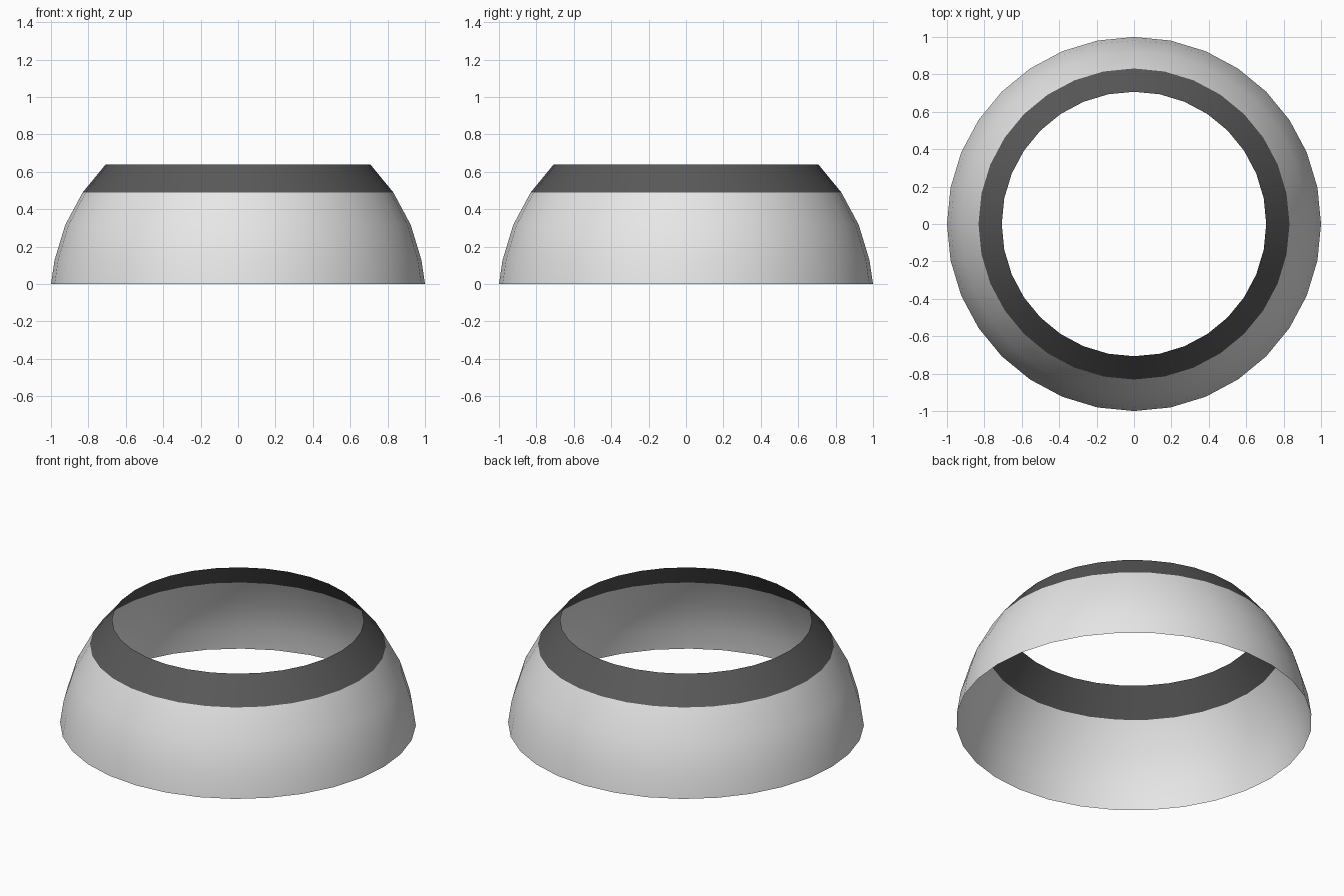
import bpy
import bmesh
import math
from mathutils import Vector

cube = bpy.data.objects.get("Cube")
if cube:
    bpy.data.objects.remove(cube, do_unlink=True)

SEGMENTS = 32
STEP = 2 * math.pi / SEGMENTS
SINK = 0.067  # how far the sphere centre lies below the ground


def make_material(name, grey):
    mat = bpy.data.materials.new(name)
    mat.use_nodes = True
    colour = (grey, grey, grey, 1)
    mat.diffuse_color = colour
    mat.node_tree.nodes["Principled BSDF"].inputs["Base Color"].default_value = colour
    return mat


def ring_point(i):
    """Profile point on the i-th latitude ring of the unit sphere."""
    if i == 0:
        return Vector((1, 0, 0))
    return Vector((math.cos(i * STEP), 0, math.sin(i * STEP) - SINK))


def make_band(name, first, last, mat):
    """Lathe an open sphere band between two latitude rings."""
    bm = bmesh.new()
    verts = [bm.verts.new(ring_point(i)) for i in range(first, last + 1)]
    edges = [bm.edges.new(pair) for pair in zip(verts, verts[1:])]
    bmesh.ops.spin(bm, geom=verts + edges, cent=(0, 0, 0), axis=(0, 0, 1),
                   angle=2 * math.pi, steps=SEGMENTS)
    bmesh.ops.remove_doubles(bm, verts=bm.verts[:], dist=0.001)
    # Turn every face outward
    for face in bm.faces:
        face.normal_update()
        centre = face.calc_center_median()
        if face.normal.x * centre.x + face.normal.y * centre.y < 0:
            face.normal_flip()
        face.smooth = True
    mesh = bpy.data.meshes.new(name)
    bm.to_mesh(mesh)
    bm.free()
    mesh.materials.append(mat)
    obj = bpy.data.objects.new(name, mesh)
    bpy.context.collection.objects.link(obj)
    return obj


# Light curved wall and dark sloping rim
make_band("dome_wall", 0, 3, make_material("light grey", 0.8))
make_band("top_rim", 3, 4, make_material("dark grey", 0.1))
